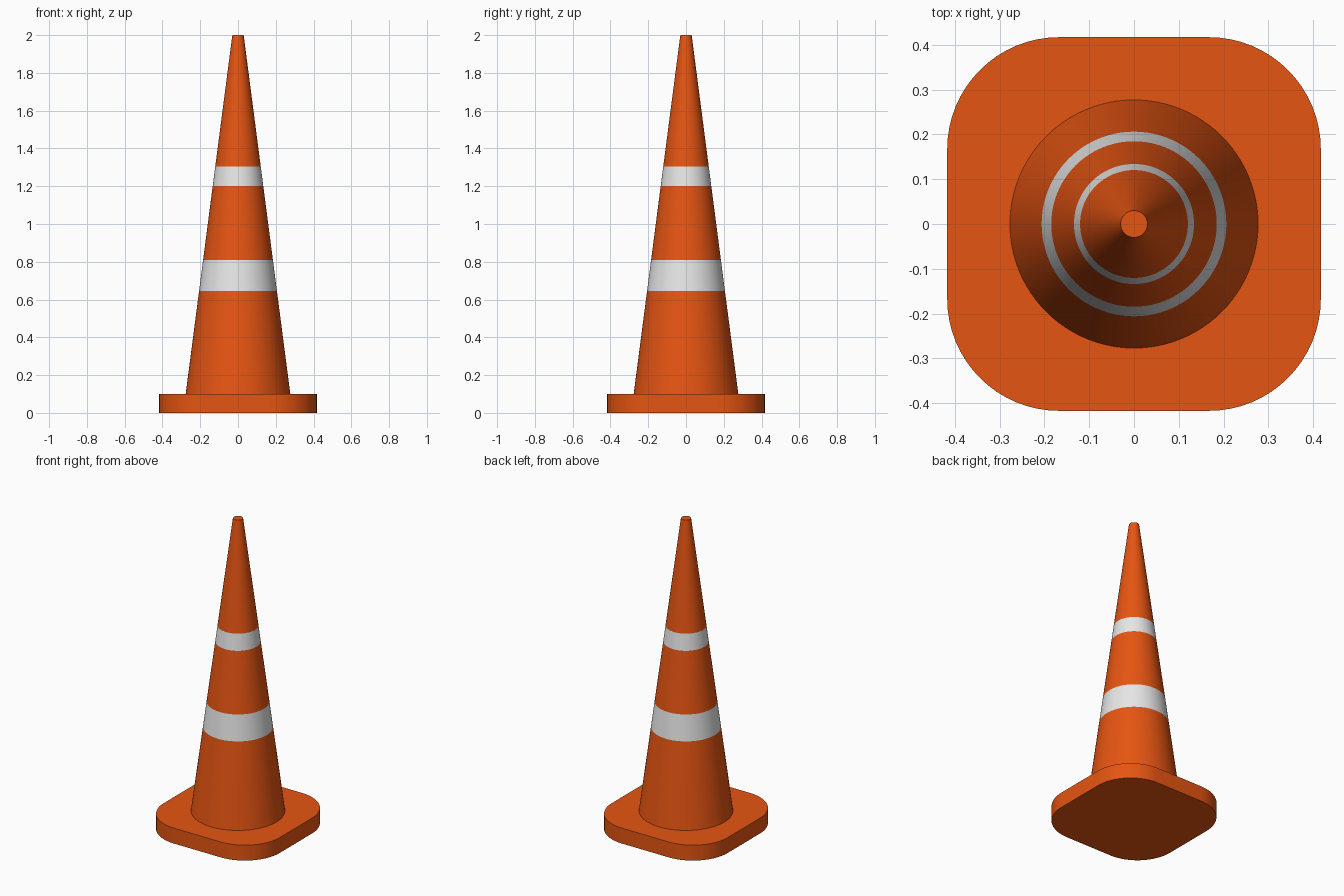
import bpy, bmesh, math

if "Cube" in bpy.data.objects:
    bpy.data.objects.remove(bpy.data.objects["Cube"])

def material(name, color):
    m = bpy.data.materials.new(name)
    m.diffuse_color = (*color, 1)
    m.use_nodes = True
    m.node_tree.nodes["Principled BSDF"].inputs["Base Color"].default_value = m.diffuse_color
    return m

ORANGE = material("safety orange", (0.79, 0.09, 0.006))
WHITE = material("reflective white", (0.79, 0.80, 0.79))

def loft(name, rings, mats, face_mat=lambda z: 0):
    """Skin equal-length rings of points, capping both ends."""
    bm = bmesh.new()
    loops = [[bm.verts.new(p) for p in ring] for ring in rings]
    n = len(loops[0])
    for a, b in zip(loops, loops[1:]):
        for i in range(n):
            j = (i + 1) % n
            bm.faces.new((a[i], a[j], b[j], b[i]))
    bm.faces.new(loops[0][::-1])
    bm.faces.new(loops[-1])
    for f in bm.faces:
        f.material_index = face_mat(f.calc_center_median().z)
    me = bpy.data.meshes.new(name)
    bm.to_mesh(me)
    bm.free()
    for m in mats:
        me.materials.append(m)
    ob = bpy.data.objects.new(name, me)
    bpy.context.collection.objects.link(ob)
    bpy.ops.object.select_all(action='DESELECT')
    ob.select_set(True)
    bpy.context.view_layer.objects.active = ob
    bpy.ops.object.shade_smooth_by_angle(angle=math.radians(35))
    return ob

# Base: rounded square slab
HALF, CORNER, BASE_H, STEPS = 0.417, 0.25, 0.10, 16

def rounded_square(z):
    pts = []
    for k, (sx, sy) in enumerate([(1, 1), (-1, 1), (-1, -1), (1, -1)]):
        for i in range(STEPS + 1):
            a = math.pi / 2 * (k + i / STEPS)
            pts.append((sx * (HALF - CORNER) + CORNER * math.cos(a),
                        sy * (HALF - CORNER) + CORNER * math.sin(a), z))
    return pts

loft("base", [rounded_square(0), rounded_square(BASE_H)], [ORANGE])

# Cone body: straight taper, cut at the stripe edges
R0, R1, TOP, SIDES = 0.277, 0.03, 2.0, 96
STRIPES = [(0.645, 0.81), (1.20, 1.305)]

def circle(z):
    r = R0 + (R1 - R0) * (z - BASE_H) / (TOP - BASE_H)
    return [(r * math.cos(2 * math.pi * i / SIDES),
             r * math.sin(2 * math.pi * i / SIDES), z) for i in range(SIDES)]

heights = [BASE_H] + [z for s in STRIPES for z in s] + [TOP]
loft("cone_body", [circle(z) for z in heights], [ORANGE, WHITE],
     lambda z: int(any(a < z < b for a, b in STRIPES)))
